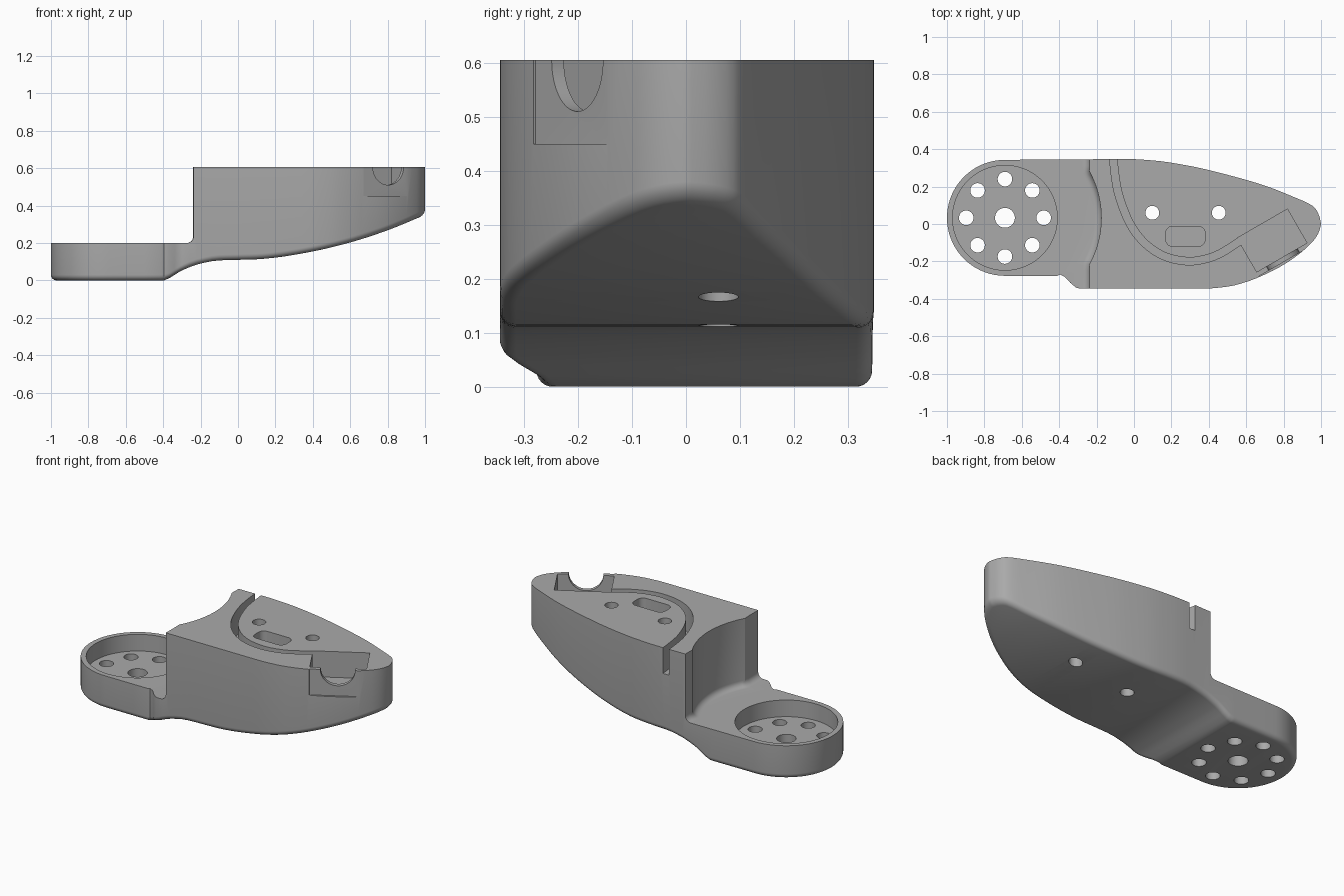
import bpy, bmesh, math

if "Cube" in bpy.data.objects:
    bpy.data.objects.remove(bpy.data.objects["Cube"])

TOP, STEP, FLOOR = 0.605, 0.2, 0.45
DISC = (-0.69, 0.033)

grey = bpy.data.materials.new("plain grey")
grey.diffuse_color = (0.4, 0.4, 0.4, 1)
grey.use_nodes = True
grey.node_tree.nodes["Principled BSDF"].inputs["Base Color"].default_value = grey.diffuse_color


def curve(pts):
    """Monotone smooth interpolation through (x, value) points."""
    s = [(b[1] - a[1]) / (b[0] - a[0]) for a, b in zip(pts, pts[1:])]
    m = [s[0]] + [2 * a * b / (a + b) if a * b > 0 else 0 for a, b in zip(s, s[1:])] + [s[-1]]

    def f(x):
        x = min(max(x, pts[0][0]), pts[-1][0])
        i = max(k for k in range(len(s)) if x >= pts[k][0])
        (x0, y0), (x1, y1) = pts[i], pts[i + 1]
        h = x1 - x0
        t = (x - x0) / h
        return (y0 * (1 + 2 * t) * (1 - t) ** 2 + h * m[i] * t * (1 - t) ** 2
                + y1 * t * t * (3 - 2 * t) + h * m[i + 1] * t * t * (t - 1))
    return f


def inset(pts, d):
    """Offset a closed counter-clockwise outline inwards by d."""
    out, n = [], len(pts)
    for i, (x, y) in enumerate(pts):
        a, b = pts[i - 1], pts[(i + 1) % n]
        e = []
        for dx, dy in ((x - a[0], y - a[1]), (b[0] - x, b[1] - y)):
            l = math.hypot(dx, dy)
            e.append((-dy / l, dx / l))
        nx, ny = e[0][0] + e[1][0], e[0][1] + e[1][1]
        k = 2 * d / (nx * nx + ny * ny)
        out.append((x + nx * k, y + ny * k))
    return out


def prism(name, pts, bottom, top, fillet=0, paired=False):
    """Extruded outline with an optional rounded lower edge."""
    bm = bmesh.new()
    n = len(pts)
    rings = [[bm.verts.new((x, y, top)) for x, y in pts]]
    steps = 6 if fillet else 0
    for k in range(steps + 1):
        a = math.pi / 2 * k / max(steps, 1)
        ring = inset(pts, fillet * (1 - math.cos(a))) if fillet else pts
        lift = fillet * (1 - math.sin(a))
        rings.append([bm.verts.new((x, y, bottom(x) + lift)) for x, y in ring])
    for a, b in zip(rings, rings[1:]):
        for i in range(n):
            j = (i + 1) % n
            bm.faces.new((a[i], b[i], b[j], a[j]))
    bm.faces.new(rings[0])
    r = rings[-1]
    if paired:      # strips across the underside, front edge to back edge
        for i in range(n // 2):
            vs = [r[i], r[-i], r[-i - 1], r[i + 1]]
            bm.faces.new(list(dict.fromkeys(vs)))
    else:
        bm.faces.new(r[::-1])
    bmesh.ops.recalc_face_normals(bm, faces=bm.faces)
    me = bpy.data.meshes.new(name)
    bm.to_mesh(me)
    bm.free()
    me.materials.append(grey)
    ob = bpy.data.objects.new(name, me)
    bpy.context.collection.objects.link(ob)
    return ob


def circle(cx, cy, r, n=40):
    return [(cx + r * math.cos(2 * math.pi * i / n), cy + r * math.sin(2 * math.pi * i / n))
            for i in range(n)]


# Body outline: front and back edges sampled at shared stations
R = 0.31
back = curve([(-0.69, 0.343), (-0.24, 0.346), (-0.05, 0.348), (0.1, 0.34), (0.3, 0.31),
              (0.5, 0.263), (0.7, 0.205), (0.85, 0.146), (0.955, 0.097), (0.975, 0.075),
              (0.993, 0.035), (1, 0)])
front = curve([(-0.69, -0.277), (-0.41, -0.277), (-0.395, -0.27), (-0.31, -0.34),
               (-0.29, -0.345), (0.38, -0.345), (0.5, -0.335), (0.6, -0.31), (0.7, -0.27),
               (0.8, -0.218), (0.9, -0.147), (0.95, -0.1), (0.98, -0.06), (0.995, -0.025), (1, 0)])
under = curve([(-1, 0), (-0.4, 0), (-0.38, 0.006), (-0.3, 0.053), (-0.2, 0.09), (-0.1, 0.107),
               (0, 0.11), (0.1, 0.113), (0.2, 0.122), (0.4, 0.155), (0.6, 0.203),
               (0.8, 0.268), (1, 0.35)])
xs = [DISC[0] - R * math.cos(math.pi / 2 * i / 18) for i in range(1, 18)]
xs += [-0.69, -0.6, -0.5, -0.41, -0.395, -0.37, -0.34, -0.31, -0.29]
xs += [-0.26 + 0.04 * i for i in range(30)]
xs += [0.93, 0.955, 0.965, 0.975, 0.985, 0.993, 0.998]


def edge(x, side):
    if x < DISC[0]:
        return DISC[1] + side * math.sqrt(R * R - (x - DISC[0]) ** 2)
    return back(x) if side > 0 else front(x)


outline = ([(-1, DISC[1])] + [(x, edge(x, -1)) for x in xs] + [(1, 0)]
           + [(x, edge(x, 1)) for x in reversed(xs)])
body = prism("body", outline, under, TOP, 0.03, True)


def cut(pts, z0, z1=0.8, fillet=0, ob=None):
    c = ob or prism("cutter", pts, lambda x: z0, z1, fillet)
    c.hide_render = True
    mod = body.modifiers.new("cut", 'BOOLEAN')
    mod.operation, mod.solver, mod.object = 'DIFFERENCE', 'EXACT', c
    bpy.context.view_layer.objects.active = body
    bpy.ops.object.modifier_apply(modifier=mod.name)
    bpy.data.objects.remove(c)


# Low foot with a concave, filleted wall behind it
arc = [(DISC[0] + 0.515 * math.cos(a), DISC[1] + 0.515 * math.sin(a))
       for a in (math.radians(-29 + 58 * i / 28) for i in range(29))]
cut([(-1.3, -0.6), (-0.238, -0.6), (-0.238, -0.25)] + arc
    + [(-0.238, 0.31), (-0.238, 0.6), (-1.3, 0.6)], STEP, fillet=0.035)

# Round recess with its ring of holes
cut(circle(*DISC, 0.28, 72), 0.1)
cut(circle(*DISC, 0.053), -0.2)
for i in range(8):
    a = math.pi / 4 * i
    cut(circle(DISC[0] + 0.207 * math.cos(a), DISC[1] + 0.207 * math.sin(a), 0.039, 28), -0.2)

# Two through holes and a rounded slot in the top
for x in (0.098, 0.453):
    cut(circle(x, 0.06, 0.037, 28), -0.2)
slot = []
for sx, sy, a0 in ((1, 1, 0), (-1, 1, 90), (-1, -1, 180), (1, -1, 270)):
    for k in range(7):
        a = math.radians(a0 + 15 * k)
        slot.append((0.275 + sx * 0.07 + 0.035 * math.cos(a), -0.066 + sy * 0.018 + 0.035 * math.sin(a)))
cut(slot, FLOOR)

C, S = math.cos(math.pi / 6), 0.5


def skew(t, n):
    """Coordinates along and outward from the slanted pocket."""
    return (t * C + n * S, t * S - n * C)


# Curved cable groove
path = [(-0.115, 0.42), (-0.11, 0.34), (-0.092, 0.2), (-0.06, 0.09), (-0.015, -0.01),
        (0.045, -0.09), (0.12, -0.15), (0.2, -0.185), (0.3, -0.199), (0.39, -0.185),
        (0.46, -0.158), (0.52, -0.122), skew(0.44, 0.363), skew(0.48, 0.363)]
fine = []
for i in range(len(path) - 1):
    p = [path[max(i - 1, 0)], path[i], path[i + 1], path[min(i + 2, len(path) - 1)]]
    for k in range(4):
        t = k / 4
        fine.append(tuple(0.5 * (2 * b + (c - a) * t + (2 * a - 5 * b + 4 * c - d) * t * t
                                 + (3 * b - a - 3 * c + d) * t ** 3) for a, b, c, d in zip(*p)))
fine.append(path[-1])
left, right = [], []
for i, (x, y) in enumerate(fine):
    a, b = fine[max(i - 1, 0)], fine[min(i + 1, len(fine) - 1)]
    dx, dy = b[0] - a[0], b[1] - a[1]
    l = math.hypot(dx, dy) / 0.02
    left.append((x - dy / l, y + dx / l))
    right.append((x + dy / l, y - dx / l))
cut(right + left[::-1], FLOOR)

# Slanted pocket and the flat window outside its thin wall
for n0, n1 in ((0.341, 0.55), (0.576, 0.8)):
    cut([skew(0.44, n0), skew(0.44, n1), skew(0.75, n1), skew(0.75, n0)], FLOOR)

# Half-round notch through the thin wall
bpy.ops.mesh.primitive_cylinder_add(vertices=64, radius=0.095, depth=0.08,
                                    location=(*skew(0.595, 0.563), TOP),
                                    rotation=(math.pi / 2, 0, math.pi / 6))
cut(None, 0, ob=bpy.context.object)

bpy.ops.object.select_all(action='DESELECT')
body.select_set(True)
bpy.context.view_layer.objects.active = body
bpy.ops.object.shade_smooth_by_angle(angle=math.radians(30))
